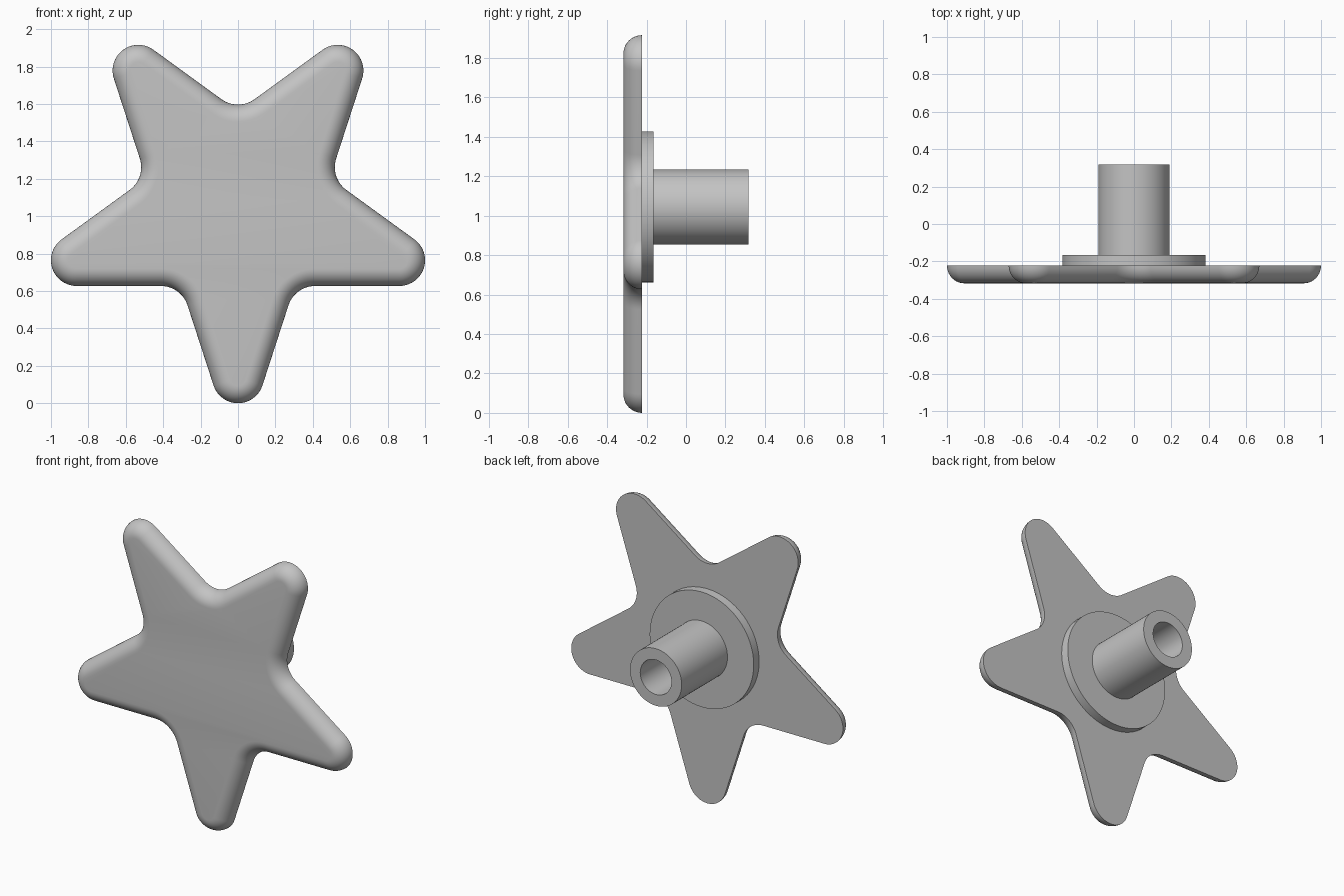
import bpy, bmesh, math

cube = bpy.data.objects.get("Cube")
if cube:
    bpy.data.objects.remove(cube, do_unlink=True)

CENTRE_Z = 1.0445
BACK, FRONT = -0.222, -0.317      # star plate, along y
BOSS_BACK, SHAFT_END = -0.165, 0.317

grey = bpy.data.materials.new("plain grey")
grey.use_nodes = True
colour = (0.55, 0.55, 0.55, 1)
grey.diffuse_color = colour
grey.node_tree.nodes["Principled BSDF"].inputs["Base Color"].default_value = colour


def finish(bm, name):
    """Clean the mesh, make the object and shade it."""
    bmesh.ops.remove_doubles(bm, verts=bm.verts, dist=1e-5)
    bmesh.ops.recalc_face_normals(bm, faces=bm.faces)
    mesh = bpy.data.meshes.new(name)
    bm.to_mesh(mesh)
    bm.free()
    mesh.materials.append(grey)
    obj = bpy.data.objects.new(name, mesh)
    obj.location.z = CENTRE_Z
    bpy.context.collection.objects.link(obj)
    bpy.ops.object.select_all(action='DESELECT')
    obj.select_set(True)
    bpy.context.view_layer.objects.active = obj
    bpy.ops.object.shade_smooth_by_angle(angle=math.radians(35))
    return obj


def bridge(bm, a, b):
    for i in range(len(a)):
        j = (i + 1) % len(a)
        bm.faces.new((a[i], a[j], b[j], b[i]))


def star_outline(inset):
    """Five round tips joined by round valleys, shrunk by inset."""
    tip_dist, tip_r, valley_r = 0.907, 0.1375, 0.15
    line_dist = tip_dist * math.sin(math.radians(18)) + tip_r
    valley_dist = (line_dist + valley_r) / math.cos(math.radians(36))
    pts = []

    def arc(dist, direction, radius, start, end, steps):
        d = math.radians(direction)
        for s in range(steps + 1):
            t = math.radians(start + (end - start) * s / steps)
            pts.append((dist * math.cos(d) + radius * math.cos(t),
                        dist * math.sin(d) + radius * math.sin(t)))

    for k in range(5):
        a = -90 + 72 * k
        arc(tip_dist, a, tip_r - inset, a - 72, a + 72, 20)
        arc(valley_dist, a + 36, -(valley_r + inset), a + 72, a, 12)
    return pts


# Star plate: flat back, rounded front rim
bm = bmesh.new()
rings = []
STEPS, ROUND = 10, 0.092
for s in range(STEPS + 1):
    t = math.pi / 2 * s / STEPS
    y = BACK + (FRONT - BACK) * math.sin(t)
    rings.append([bm.verts.new((x, y, z))
                  for x, z in star_outline(ROUND * (1 - math.cos(t)))])
for a, b in zip(rings, rings[1:]):
    bridge(bm, a, b)
bm.faces.new(rings[0])
bm.faces.new(rings[-1])
finish(bm, "star_plate")


def lathe(name, profile, segments=64):
    """Turn (radius, y) points about the y axis; ends are capped if closed."""
    bm = bmesh.new()
    loops = [[bm.verts.new((r * math.cos(2 * math.pi * i / segments), y,
                            r * math.sin(2 * math.pi * i / segments)))
              for i in range(segments)] for r, y in profile]
    for a, b in zip(loops, loops[1:]):
        bridge(bm, a, b)
    if name == "round_boss":
        bm.faces.new(loops[0])
        bm.faces.new(loops[-1])
    return finish(bm, name)


# Round boss on the back of the plate
lathe("round_boss", [(0.383, BACK), (0.383, BOSS_BACK)])

# Hollow shaft, closed into a ring against the boss
SHAFT_R, BORE_R = 0.19, 0.115
lathe("hollow_shaft", [(BORE_R, BOSS_BACK), (SHAFT_R, BOSS_BACK), (SHAFT_R, SHAFT_END),
                       (BORE_R, SHAFT_END), (BORE_R, BOSS_BACK)])
